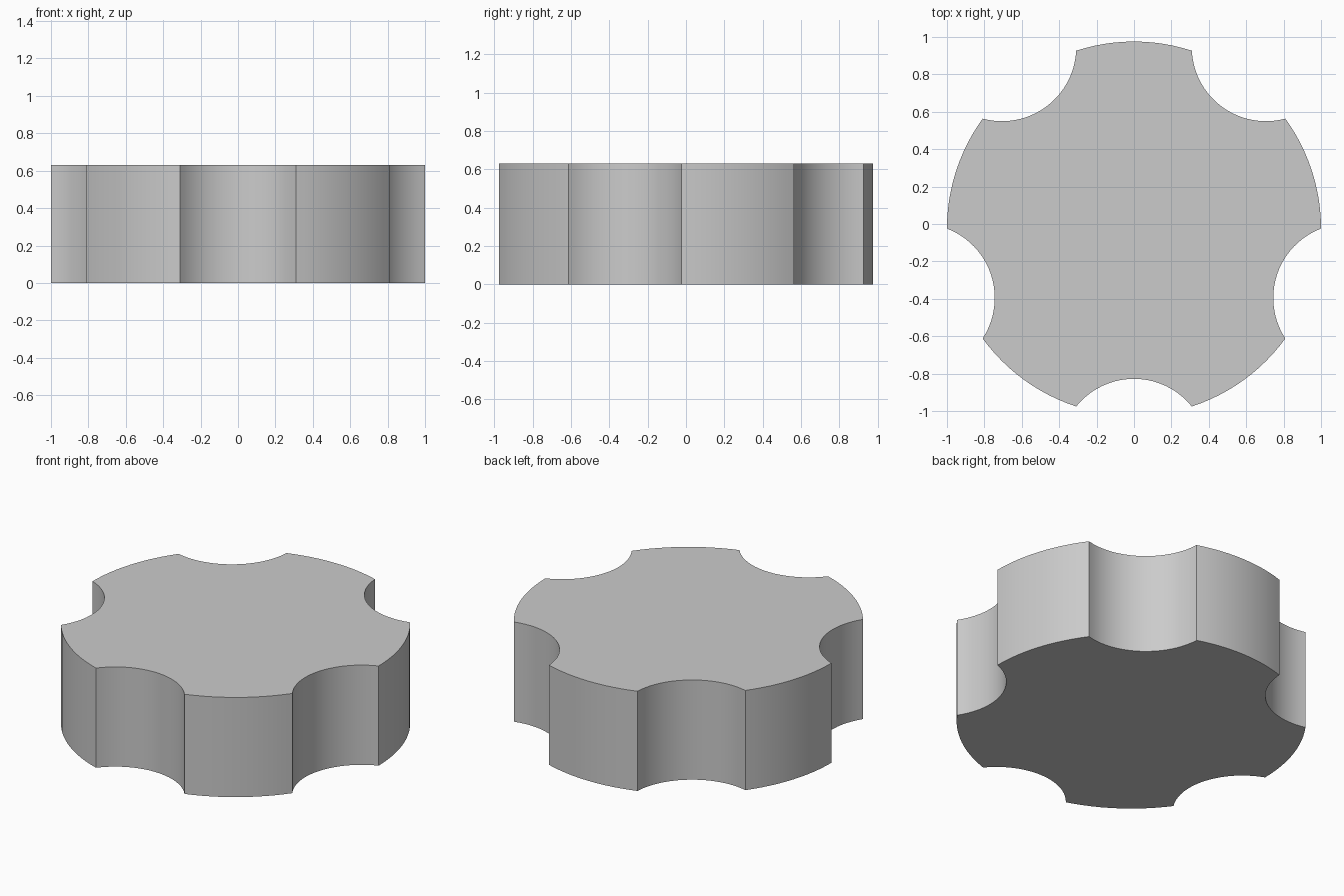
import bpy, bmesh
from math import cos, sin, radians, pi, sqrt, atan2

if "Cube" in bpy.data.objects:
    bpy.data.objects.remove(bpy.data.objects["Cube"])

R, H, LOBES = 1.0, 0.63, 5
HALF = radians(18)                 # half width of each lobe and each scallop
D = 1.20                           # distance of scallop circle centres
r = sqrt(R * R + D * D - 2 * R * D * cos(HALF))
CY = (R * cos(HALF) - R) / 2       # centres the odd-lobed outline in y
OUT_STEPS, IN_STEPS = 12, 20

# Outline, counter-clockwise: an outer lobe arc followed by a concave scallop
outline = []
spread = atan2(R * sin(HALF), D - R * cos(HALF))
for i in range(LOBES):
    mid = pi / 2 + i * 2 * pi / LOBES
    for k in range(OUT_STEPS):
        a = mid - HALF + 2 * HALF * k / OUT_STEPS
        outline.append((R * cos(a), CY + R * sin(a)))
    s = mid + pi / LOBES
    for k in range(IN_STEPS):
        a = s + pi + spread - 2 * spread * k / IN_STEPS
        a = s + pi + (spread - 2 * spread * k / IN_STEPS)
        outline.append((D * cos(s) + r * cos(a), CY + D * sin(s) + r * sin(a)))

# Extrude the outline into the solid knob
bm = bmesh.new()
base = bm.faces.new([bm.verts.new((x, y, 0)) for x, y in outline])
ext = bmesh.ops.extrude_face_region(bm, geom=[base], use_keep_orig=True)
top = [v for v in ext["geom"] if isinstance(v, bmesh.types.BMVert)]
bmesh.ops.translate(bm, verts=top, vec=(0, 0, H))
bmesh.ops.recalc_face_normals(bm, faces=bm.faces)
mesh = bpy.data.meshes.new("scalloped_knob")
bm.to_mesh(mesh)
bm.free()

knob = bpy.data.objects.new("scalloped_knob", mesh)
bpy.context.collection.objects.link(knob)
bpy.context.view_layer.objects.active = knob
knob.select_set(True)
bpy.ops.object.shade_smooth_by_angle(angle=radians(30))
